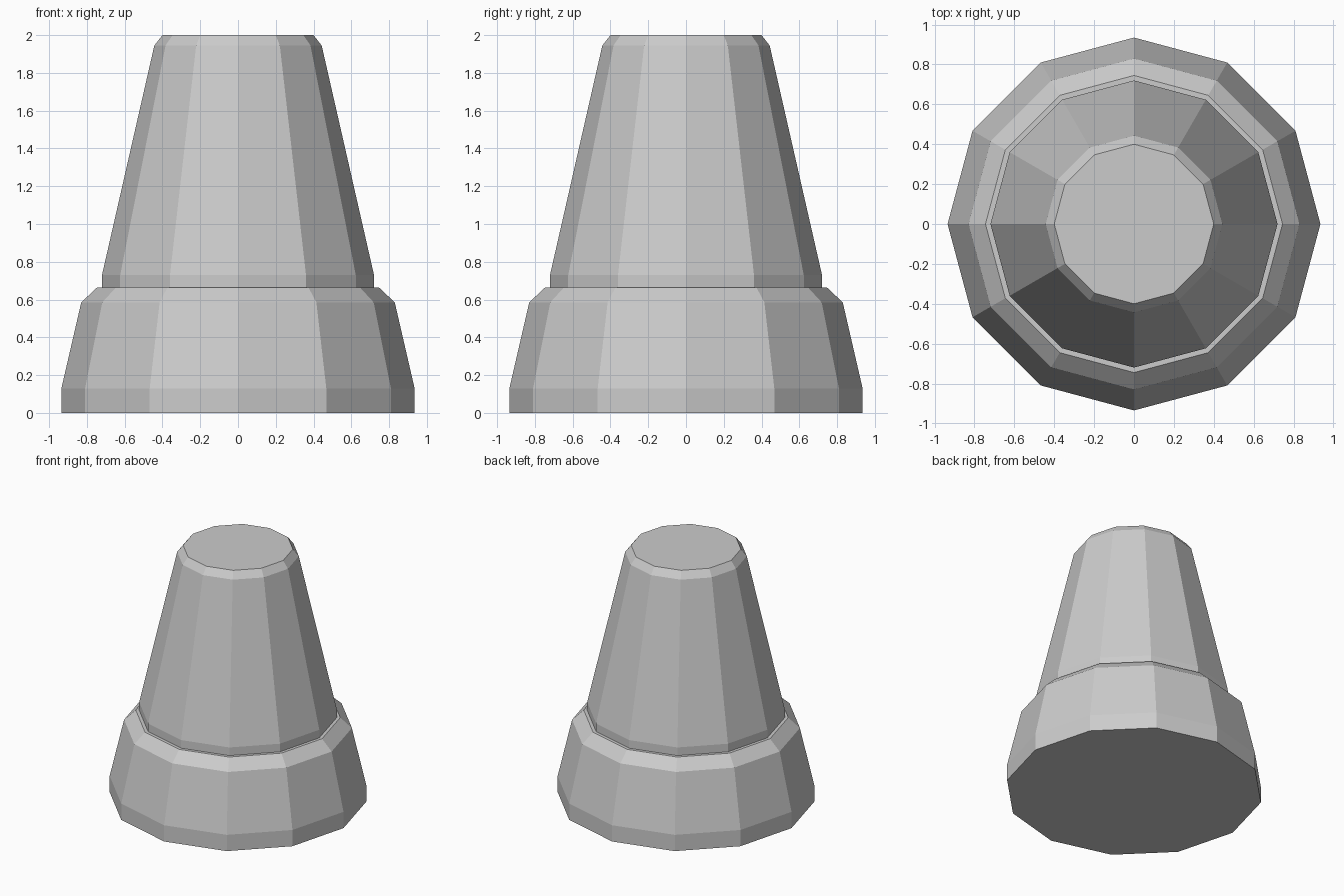
import bpy, bmesh
from math import cos, sin, tau

if "Cube" in bpy.data.objects:
    bpy.data.objects.remove(bpy.data.objects["Cube"])

SIDES = 12


def lathe(name, profile):
    """Closed faceted solid from (radius, z) points, bottom to top."""
    bm = bmesh.new()
    rings = [[bm.verts.new((r * cos(tau * i / SIDES), r * sin(tau * i / SIDES), z))
              for i in range(SIDES)] for r, z in profile]
    for low, high in zip(rings, rings[1:]):
        for i in range(SIDES):
            j = (i + 1) % SIDES
            bm.faces.new((low[i], low[j], high[j], high[i]))
    bm.faces.new(rings[0][::-1])
    bm.faces.new(rings[-1])
    mesh = bpy.data.meshes.new(name)
    bm.to_mesh(mesh)
    bm.free()
    obj = bpy.data.objects.new(name, mesh)
    bpy.context.collection.objects.link(obj)
    return obj


# wide flared base with chamfered shoulder and narrow ledge
base = [(0.935, 0), (0.935, 0.13), (0.83, 0.585), (0.745, 0.665)]
# tapered upper body with short collar and chamfered top
body = [(0.72, 0.665), (0.72, 0.73), (0.443, 1.945), (0.40, 2.0)]

lathe("stepped_cone", base + body)
